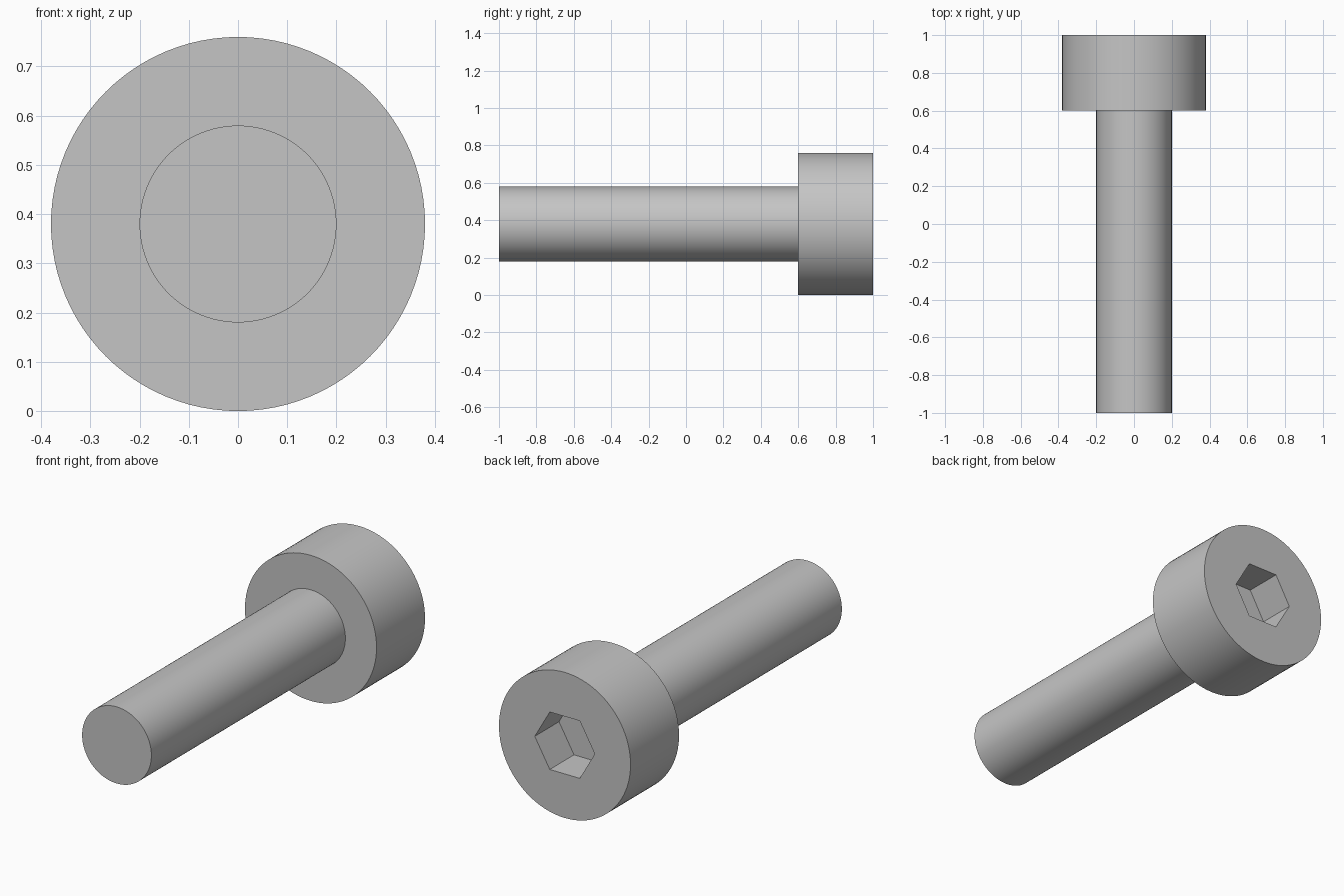
import bpy
import bmesh
from math import cos, sin, pi, radians
from mathutils import Vector

default = bpy.data.objects.get("Cube")
if default:
    bpy.data.objects.remove(default, do_unlink=True)

AXIS_Z = 0.38        # height of the bolt's axis
HEAD_RADIUS = 0.38
SHANK_RADIUS = 0.20
HEAD_FRONT = 0.60    # underside of the head along y
SOCKET_FLAT = 0.15   # axis to socket flat
SOCKET_DEPTH = 0.20

steel = bpy.data.materials.new("steel_grey")
steel.use_nodes = True
grey = (0.56, 0.56, 0.56, 1)
steel.diffuse_color = grey
steel.node_tree.nodes["Principled BSDF"].inputs["Base Color"].default_value = grey


def prism(name, sides, radius, y_front, y_back):
    """Solid prism along y, with its first corner on +x."""
    bm = bmesh.new()
    ring = [bm.verts.new((radius * cos(2 * pi * i / sides), y_front,
                          AXIS_Z + radius * sin(2 * pi * i / sides)))
            for i in range(sides)]
    cap = bm.faces.new(ring)
    out = bmesh.ops.extrude_face_region(bm, geom=[cap], use_keep_orig=True)
    moved = [v for v in out["geom"] if isinstance(v, bmesh.types.BMVert)]
    bmesh.ops.translate(bm, verts=moved, vec=Vector((0, y_back - y_front, 0)))
    bmesh.ops.recalc_face_normals(bm, faces=bm.faces)
    mesh = bpy.data.meshes.new(name)
    bm.to_mesh(mesh)
    bm.free()
    mesh.materials.append(steel)
    obj = bpy.data.objects.new(name, mesh)
    bpy.context.collection.objects.link(obj)
    return obj


def activate(obj):
    bpy.ops.object.select_all(action="DESELECT")
    obj.select_set(True)
    bpy.context.view_layer.objects.active = obj


# Round shank and head
shank = prism("shank", 96, SHANK_RADIUS, -1, HEAD_FRONT)
head = prism("head", 96, HEAD_RADIUS, HEAD_FRONT, 1)

# Hexagonal socket cut into the back of the head
cutter = prism("socket_cutter", 6, SOCKET_FLAT / cos(pi / 6),
               1 - SOCKET_DEPTH, 1.1)
cutter.hide_render = True
cut = head.modifiers.new("hex_socket", "BOOLEAN")
cut.operation = "DIFFERENCE"
cut.solver = "EXACT"
cut.object = cutter
activate(head)
bpy.ops.object.modifier_apply(modifier=cut.name)
bpy.data.objects.remove(cutter, do_unlink=True)

# Smooth round walls, crisp rims and socket
for part in (shank, head):
    activate(part)
    bpy.ops.object.shade_smooth_by_angle(angle=radians(30))
